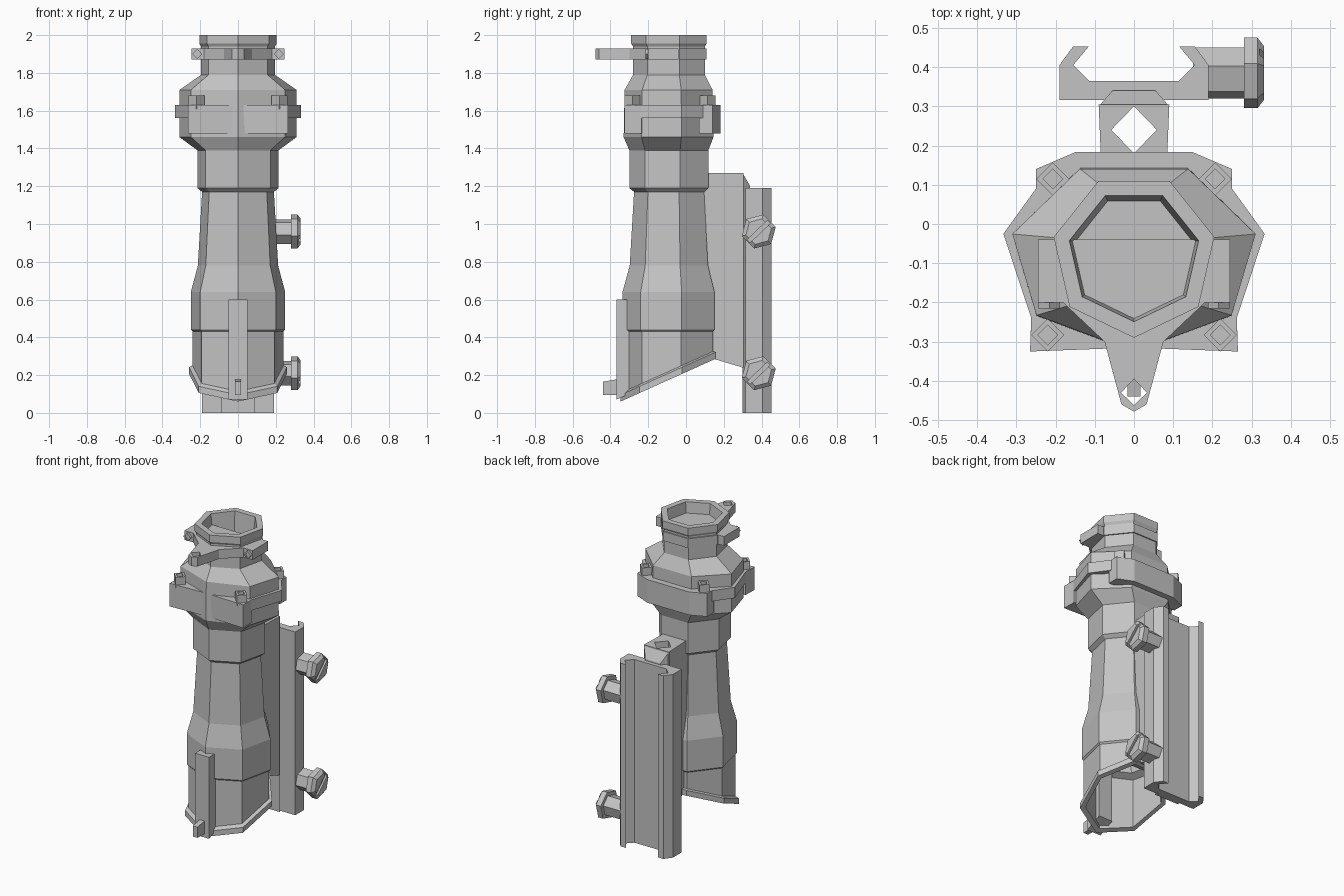
import bpy, bmesh, math
from mathutils import Matrix, Vector

old = bpy.data.objects.get("Cube")
if old:
    bpy.data.objects.remove(old, do_unlink=True)

GREY = (0.55, 0.55, 0.55, 1)
metal = bpy.data.materials.new("plain_grey")
metal.use_nodes = True
metal.diffuse_color = GREY
for node in metal.node_tree.nodes:
    if node.type == 'BSDF_PRINCIPLED':
        node.inputs["Base Color"].default_value = GREY


def finish(bm, name, matrix=Matrix()):
    mesh = bpy.data.meshes.new(name)
    bm.transform(matrix)
    bm.to_mesh(mesh)
    bm.free()
    mesh.materials.append(metal)
    obj = bpy.data.objects.new(name, mesh)
    bpy.context.collection.objects.link(obj)
    return obj


def loft(name, rows, sides, matrix=Matrix()):
    """Stack of polygon rings (rx, ry, z, slope); a zero radius closes an end."""
    bm = bmesh.new()
    rings = []
    for rx, ry, z, slope in rows:
        ring = []
        for i in range(sides):
            a = -math.pi / 2 + math.tau * i / sides
            y = ry * math.sin(a)
            ring.append(bm.verts.new((rx * math.cos(a), y, z + slope * y)))
        rings.append(ring)
    for a, b in zip(rings, rings[1:]):
        for i in range(sides):
            j = (i + 1) % sides
            bm.faces.new((a[i], a[j], b[j], b[i]))
    bmesh.ops.remove_doubles(bm, verts=bm.verts, dist=1e-5)
    bmesh.ops.recalc_face_normals(bm, faces=bm.faces)
    return finish(bm, name, matrix)


def round_rows(pairs):
    return [(r, r, z, 0) for r, z in pairs]


def half_prism(name, outline, bottom, top):
    """Upright prism from the +x half of its outline, mirrored across x = 0."""
    def height(h, y):
        return h(y) if callable(h) else h
    bm = bmesh.new()
    low = [bm.verts.new((x, y, height(bottom, y))) for x, y in outline]
    high = [bm.verts.new((x, y, height(top, y))) for x, y in outline]
    bm.faces.new(low)
    bm.faces.new(high)
    n = len(outline)
    for i in range(n):
        j = (i + 1) % n
        bm.faces.new((low[i], low[j], high[j], high[i]))
    bmesh.ops.recalc_face_normals(bm, faces=bm.faces)
    seam = [f for f in bm.faces if all(abs(v.co.x) < 1e-6 for v in f.verts)]
    bmesh.ops.delete(bm, geom=seam, context='FACES')
    obj = finish(bm, name)
    mirror = obj.modifiers.new("mirror", 'MIRROR')
    mirror.use_clip = True
    return obj


# Seven-sided tube: eyepiece cup, bell, neck, slanted hood and hollow inside
AXIS_Y = -0.08
LIP = 0.45
body = round_rows([(0, 1.81), (0.153, 1.86), (0.169, 2.0), (0.21, 2.0),
                   (0.21, 1.955), (0.2, 1.94), (0.2, 1.79)])
body += [(0.318, 0.245, 1.71, 0), (0.318, 0.25, 1.46, 0)]
body += round_rows([(0.22, 1.39), (0.22, 1.19), (0.195, 1.17), (0.218, 0.78),
                    (0.256, 0.64), (0.256, 0.44), (0.246, 0.43)])
body += [(r, r, z, LIP) for r, z in
         [(0.246, 0.225), (0.266, 0.215), (0.266, 0.18), (0.235, 0.18)]]
body += round_rows([(0.23, 0.43), (0.18, 0.45), (0.17, 0.52), (0, 0.56)])
loft("scope_body", body, 7, Matrix.Translation((0, AXIS_Y, 0)))

# Collar around the bell: thin band with taller front and back blocks
half_prism("collar_band", [(0, 0.183), (0.15, 0.183), (0.25, 0.14), (0.25, 0.09),
                           (0.333, -0.025), (0.262, -0.24), (0.265, -0.325),
                           (0, -0.315)], 1.56, 1.63)
half_prism("collar_front_block", [(0, -0.315), (0.265, -0.325), (0.262, -0.235),
                                  (0, -0.2)], 1.48, 1.625)
half_prism("collar_back_block", [(0, 0.183), (0.15, 0.183), (0.25, 0.14),
                                 (0.25, 0.07), (0, 0.07)], 1.48, 1.625)


# Four-sided bolt heads with a sunken centre
def bolt(name, radius, height, matrix):
    inner = radius * 0.6
    rows = [(0, 0), (radius, 0), (radius, height), (inner, height),
            (inner, height * 0.7), (0, height * 0.7)]
    loft(name, round_rows(rows), 4, matrix)


for side, label in ((-1, "right"), (1, "left")):
    bolt(f"collar_bolt_back_{label}", 0.042, 0.07,
         Matrix.Translation((side * 0.207, 0.115, 1.61)))
    bolt(f"collar_bolt_front_{label}", 0.042, 0.07,
         Matrix.Translation((side * 0.22, -0.283, 1.61)))
    bolt(f"lever_bolt_{label}", 0.027, 0.02,
         Matrix.Translation((side * 0.216, -0.195, 1.9))
         @ Matrix.Rotation(math.pi / 2, 4, 'X'))

# Focus lever: pierced pointer at the front, clamp ears on both sides
half_prism("focus_lever", [(0, -0.478), (0.032, -0.46), (0.075, -0.3), (0.16, -0.22),
                           (0.18, -0.2), (0.245, -0.2), (0.245, -0.04), (0, -0.04),
                           (0, -0.395), (0.033, -0.43), (0, -0.462)], 1.87, 1.93)
loft("lever_ring", round_rows([(0, 1.87), (0.208, 1.87), (0.208, 1.93), (0.2, 1.93)]),
     7, Matrix.Translation((0, AXIS_Y, 0)))

# Front fin and small hook on the hood
half_prism("front_fin", [(0, -0.368), (0.05, -0.368), (0.05, -0.26), (0, -0.26)],
           lambda y: 0.2 + LIP * (y - AXIS_Y), 0.6)
half_prism("hood_hook", [(0, -0.44), (0.017, -0.44), (0.017, -0.35), (0, -0.35)],
           0.095, lambda y: 0.165 if y < -0.4 else 0.18)

# Mount: pierced web, backing rib and rail clamp
half_prism("mount_web", [(0, 0.06), (0.08, 0.06), (0.09, 0.305), (0, 0.305),
                         (0, 0.3), (0.058, 0.24), (0, 0.18)],
           lambda y: 0.33 - 0.3 * y, 1.27)
half_prism("mount_rib", [(0, 0.3), (0.09, 0.3), (0.055, 0.34), (0, 0.34)],
           0, lambda y: 1.27 if y < 0.32 else 1.2)
half_prism("rail_clamp", [(0, 0.316), (0.19, 0.316), (0.19, 0.405), (0.155, 0.453),
                          (0.115, 0.453), (0.155, 0.405), (0.115, 0.365),
                          (0, 0.365)], 0, 1.19)

# Clamp knobs with a cut screwdriver slot
knob_rows = round_rows([(0, 0.15), (0.067, 0.15), (0.067, 0.28), (0.093, 0.28),
                        (0.093, 0.315), (0.07, 0.332), (0, 0.332)])
for z, label in ((0.96, "upper"), (0.21, "lower")):
    place = (Matrix.Translation((0, 0.385, z))
             @ Matrix.Rotation(math.pi / 2, 4, 'Y')
             @ Matrix.Rotation(math.radians(15), 4, 'Z'))
    knob = loft(f"{label}_knob", knob_rows, 6, place)
    bm = bmesh.new()
    bmesh.ops.create_cube(bm, size=1, matrix=Matrix.Translation((0, 0, 0.335))
                          @ Matrix.Diagonal(Vector((0.022, 0.3, 0.03, 1))))
    cutter = finish(bm, "slot_cutter", place @ Matrix.Rotation(0.5, 4, 'Z'))
    cutter.hide_render = True
    cut = knob.modifiers.new("slot", 'BOOLEAN')
    cut.operation = 'DIFFERENCE'
    cut.object = cutter
    bpy.context.view_layer.objects.active = knob
    bpy.ops.object.modifier_apply(modifier=cut.name)
    bpy.data.objects.remove(cutter, do_unlink=True)
